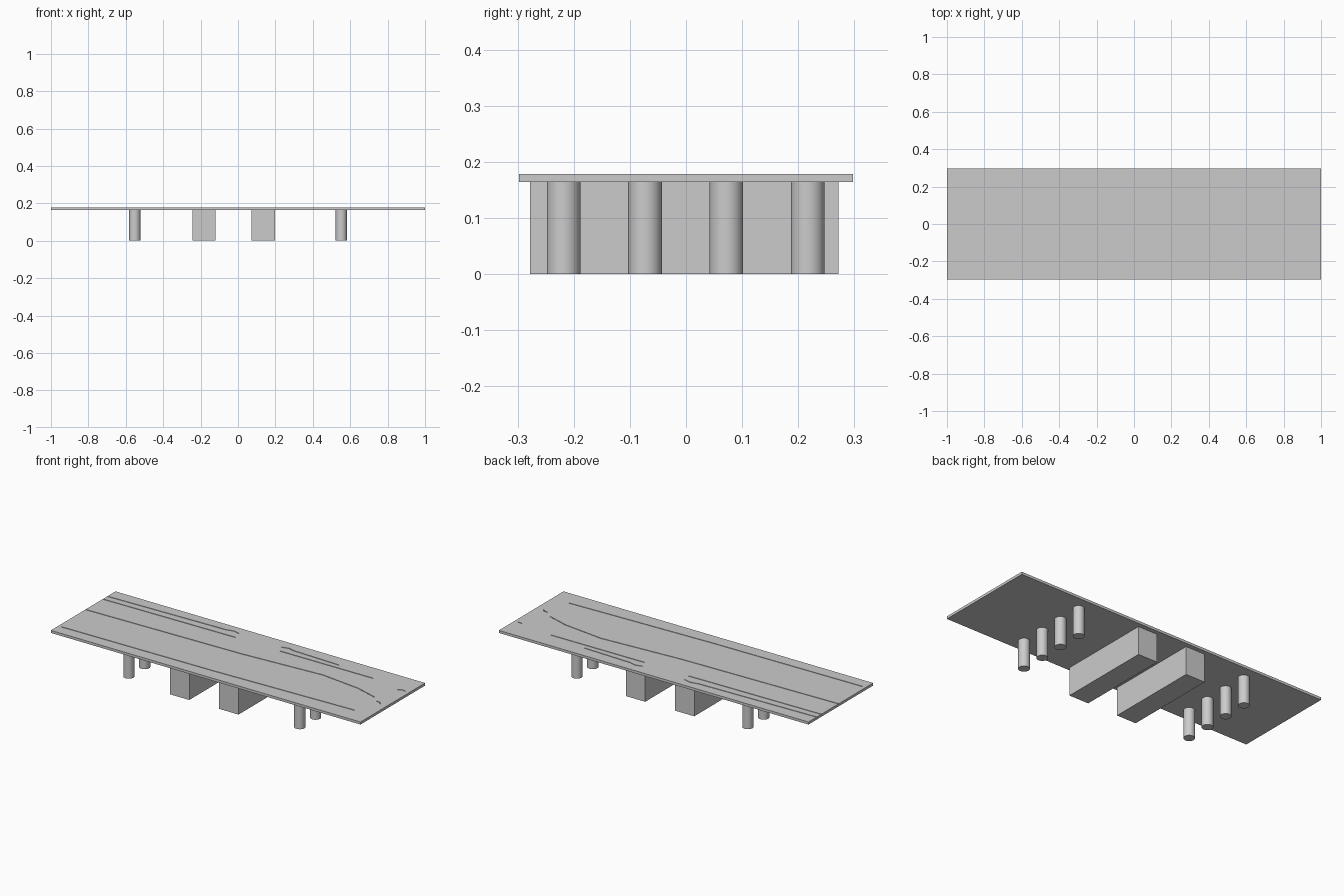
import bpy, bmesh, math

if "Cube" in bpy.data.objects:
    bpy.data.objects.remove(bpy.data.objects["Cube"])

Z_LOW, Z_TOP = 0.164, 0.179   # underside and top of the board


def box(name, x0, x1, y0, y1, z0, z1):
    bpy.ops.mesh.primitive_cube_add(size=1, location=((x0 + x1) / 2, (y0 + y1) / 2, (z0 + z1) / 2))
    ob = bpy.context.object
    ob.name = name
    ob.scale = (x1 - x0, y1 - y0, z1 - z0)
    bpy.ops.object.transform_apply(location=False, rotation=False, scale=True)
    return ob


def groove(bm, path, width=0.005, depth=0.005):
    # box-section ribbon along a path that runs in +x
    rings = []
    for x, y in path:
        rings.append([bm.verts.new((x, y + dy, z)) for dy, z in (
            (-width / 2, Z_TOP - depth), (width / 2, Z_TOP - depth),
            (width / 2, Z_TOP + 0.02), (-width / 2, Z_TOP + 0.02))])
    for a, b in zip(rings, rings[1:]):
        for i in range(4):
            j = (i + 1) % 4
            bm.faces.new((a[i], a[j], b[j], b[i]))
    bm.faces.new(rings[0][::-1])
    bm.faces.new(rings[-1])


# Board
board = box("board", -1, 1, -0.298, 0.298, Z_LOW, Z_TOP)

# Shallow wood grain lines cut into the top
bm = bmesh.new()
for path in (
    [(-0.98, -0.23), (0, -0.22), (0.89, -0.195)],
    [(-1.02, 0.02), (0, 0.04), (0.5, 0.07), (0.75, 0.04), (0.88, 0.0)],
    [(-1.02, 0.18), (-0.15, 0.19)],
    [(0.14, 0.185), (0.74, 0.188)],
    [(-1.02, 0.222), (-0.25, 0.24), (-0.2, 0.25), (-0.16, 0.24)],
    [(0.12, 0.23), (0.16, 0.24), (0.2, 0.23), (0.5, 0.22)],
    [(0.92, -0.035), (0.94, -0.037), (0.955, -0.05)],
    [(0.93, 0.145), (0.95, 0.157), (0.975, 0.155)],
):
    groove(bm, path)
bmesh.ops.recalc_face_normals(bm, faces=bm.faces)
mesh = bpy.data.meshes.new("grain_cutter")
bm.to_mesh(mesh)
bm.free()
cutter = bpy.data.objects.new("grain_cutter", mesh)
bpy.context.collection.objects.link(cutter)
cutter.hide_render = True
cutter.hide_set(True)
mod = board.modifiers.new("grain", 'BOOLEAN')
mod.operation = 'DIFFERENCE'
mod.solver = 'EXACT'
mod.object = cutter
bpy.context.view_layer.objects.active = board
bpy.ops.object.modifier_apply(modifier=mod.name)
bpy.data.objects.remove(cutter)

# Two solid support blocks
box("block_left", -0.244, -0.12, -0.278, 0.272, 0, Z_LOW)
box("block_right", 0.073, 0.198, -0.278, 0.272, 0, Z_LOW)

# Two rows of round legs
for side, x in (("left", -0.552), ("right", 0.552)):
    for i in range(4):
        bpy.ops.mesh.primitive_cylinder_add(vertices=48, radius=0.03, depth=Z_LOW,
                                            location=(x, -0.218 + i * 0.145, Z_LOW / 2))
        leg = bpy.context.object
        leg.name = f"leg_{side}_{i + 1}"
        bpy.ops.object.shade_smooth_by_angle(angle=math.radians(30))
